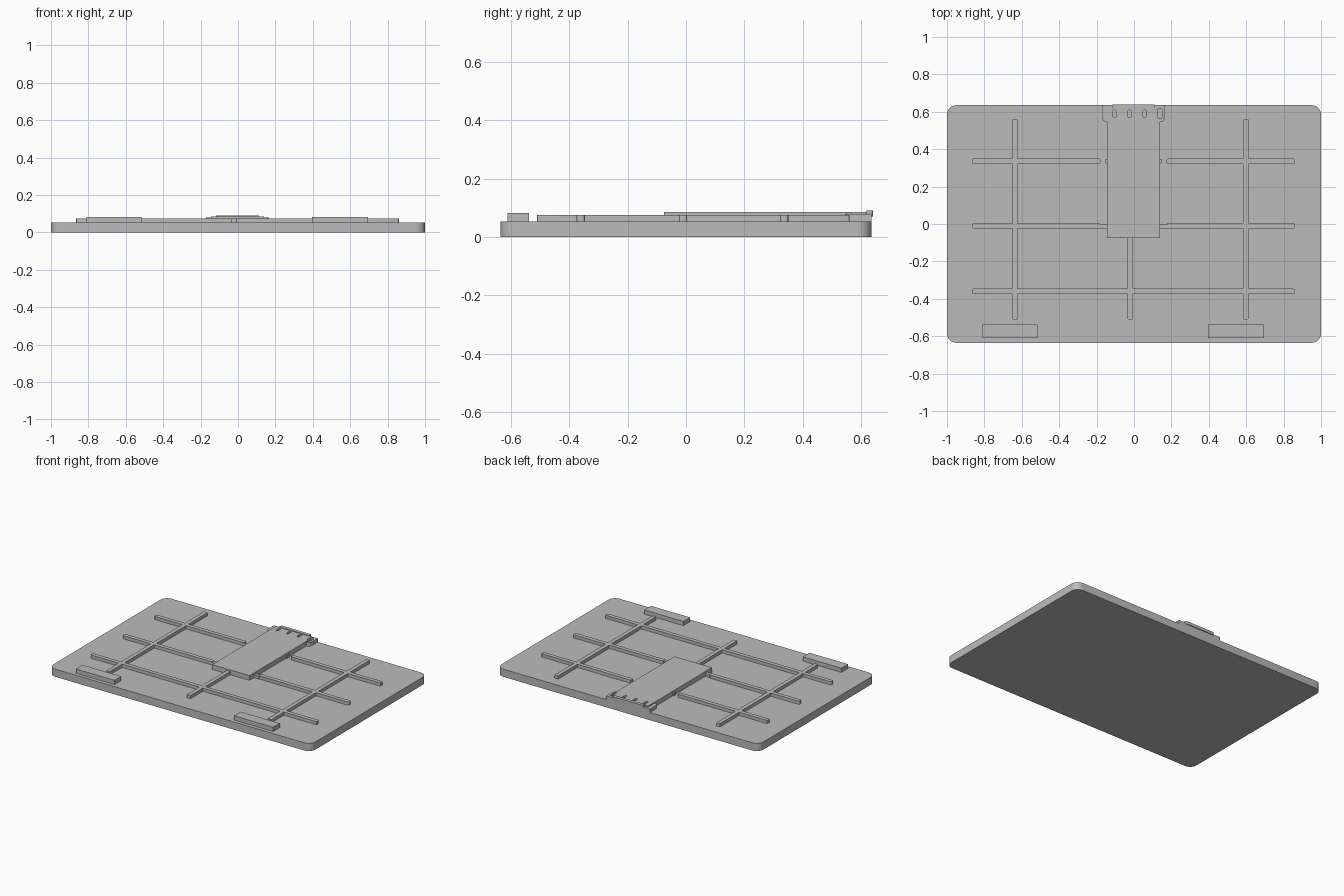
import bpy, bmesh, math

if "Cube" in bpy.data.objects:
    bpy.data.objects.remove(bpy.data.objects["Cube"])

gray = bpy.data.materials.new("mid gray")
gray.diffuse_color = (0.5, 0.5, 0.5, 1)
gray.use_nodes = True
gray.node_tree.nodes["Principled BSDF"].inputs["Base Color"].default_value = gray.diffuse_color


def slab(name, x0, x1, y0, y1, z0, z1, radii=(0, 0, 0, 0), steps=5):
    """Upright prism on a rectangle; radii round the corners SW, SE, NE, NW."""
    pts = []
    corners = [(x0, y0, 1, 1), (x1, y0, -1, 1), (x1, y1, -1, -1), (x0, y1, 1, -1)]
    for i, ((x, y, sx, sy), r) in enumerate(zip(corners, radii)):
        if r == 0:
            pts.append((x, y))
            continue
        for k in range(steps + 1):
            a = math.pi + (i + k / steps) * math.pi / 2
            pts.append((x + sx * r + r * math.cos(a), y + sy * r + r * math.sin(a)))
    bm = bmesh.new()
    base = bm.faces.new([bm.verts.new((x, y, z0)) for x, y in pts])
    top = bmesh.ops.extrude_face_region(bm, geom=[base])["geom"]
    bmesh.ops.translate(bm, vec=(0, 0, z1 - z0),
                        verts=[v for v in top if isinstance(v, bmesh.types.BMVert)])
    bmesh.ops.recalc_face_normals(bm, faces=bm.faces)
    mesh = bpy.data.meshes.new(name)
    bm.to_mesh(mesh)
    bm.free()
    mesh.materials.append(gray)
    ob = bpy.data.objects.new(name, mesh)
    bpy.context.collection.objects.link(ob)
    return ob


def combine(target, others, operation):
    """Apply a boolean with each helper, then remove the helper."""
    bpy.context.view_layer.objects.active = target
    for other in others:
        mod = target.modifiers.new("combine", "BOOLEAN")
        mod.operation, mod.solver, mod.object = operation, "EXACT", other
        bpy.ops.object.modifier_apply(modifier=mod.name)
        bpy.data.objects.remove(other)


def smooth(ob):
    bpy.ops.object.select_all(action="DESELECT")
    ob.select_set(True)
    bpy.context.view_layer.objects.active = ob
    bpy.ops.object.shade_smooth_by_angle(angle=math.radians(30))


BASE, RIB = 0.053, 0.075      # top heights of the plate and the ribs
SUNK = 0.045                  # raised parts start inside the plate

# Base plate with rounded corners
plate = slab("base_plate", -1, 1, -0.635, 0.635, 0, BASE, (0.05,) * 4, 8)

# Grid of reinforcing ribs
W = 0.014


def rib_x(x0, x1, y):
    return slab("rib", x0, x1, y - W, y + W, SUNK, RIB, (0.008,) * 4, 3)


def rib_y(x, y0, y1):
    return slab("rib", x - W, x + W, y0, y1, SUNK, RIB, (0.004,) * 4, 3)


ribs = rib_x(-0.865, 0.86, -0.36)
ribs.name = "rib_grid"
parts = [rib_y(-0.636, -0.51, 0.56), rib_y(0.598, -0.51, 0.56), rib_y(-0.02, -0.51, -0.05)]
for y in (-0.01, 0.336):
    parts += [rib_x(-0.865, -0.18, y), rib_x(0.175, 0.86, y)]
combine(ribs, parts, "UNION")

# Short rib stubs beside the housing
for x0, x1, y in ((-0.185, -0.14, -0.015), (0.135, 0.18, -0.015),
                  (-0.152, -0.14, 0.336), (0.135, 0.148, 0.336)):
    slab("rib_stub", x0, x1, y - W + 0.002, y + W - 0.002, SUNK, RIB - 0.002)

# Central housing with its wider head, cut by finger slots
housing = slab("housing", -0.145, 0.14, -0.075, 0.62, SUNK, 0.0855)
head = slab("head", -0.17, 0.165, 0.545, 0.635, SUNK, 0.078, (0.025, 0.025, 0, 0))
combine(housing, [head], "UNION")
slots = [slab("slot", x - 0.008, x + 0.008, 0.568, 0.61, 0.066, 0.12, (0.0075,) * 4, 4)
         for x in (-0.104, -0.024, 0.056)]
slots.append(slab("slot", 0.128, 0.15, 0.568, 0.615, 0.066, 0.12))
combine(housing, slots, "DIFFERENCE")

# Raised lip on the back edge of the head
lip = slab("back_lip", -0.118, 0.113, 0.617, 0.64, 0.07, 0.09, (0, 0, 0.01, 0.01))

# Front foot pads
for side, x0, x1 in (("left", -0.81, -0.515), ("right", 0.396, 0.695)):
    slab(side + "_foot_pad", x0, x1, -0.61, -0.537, SUNK, 0.082)

for ob in (plate, ribs, housing, lip):
    smooth(ob)
